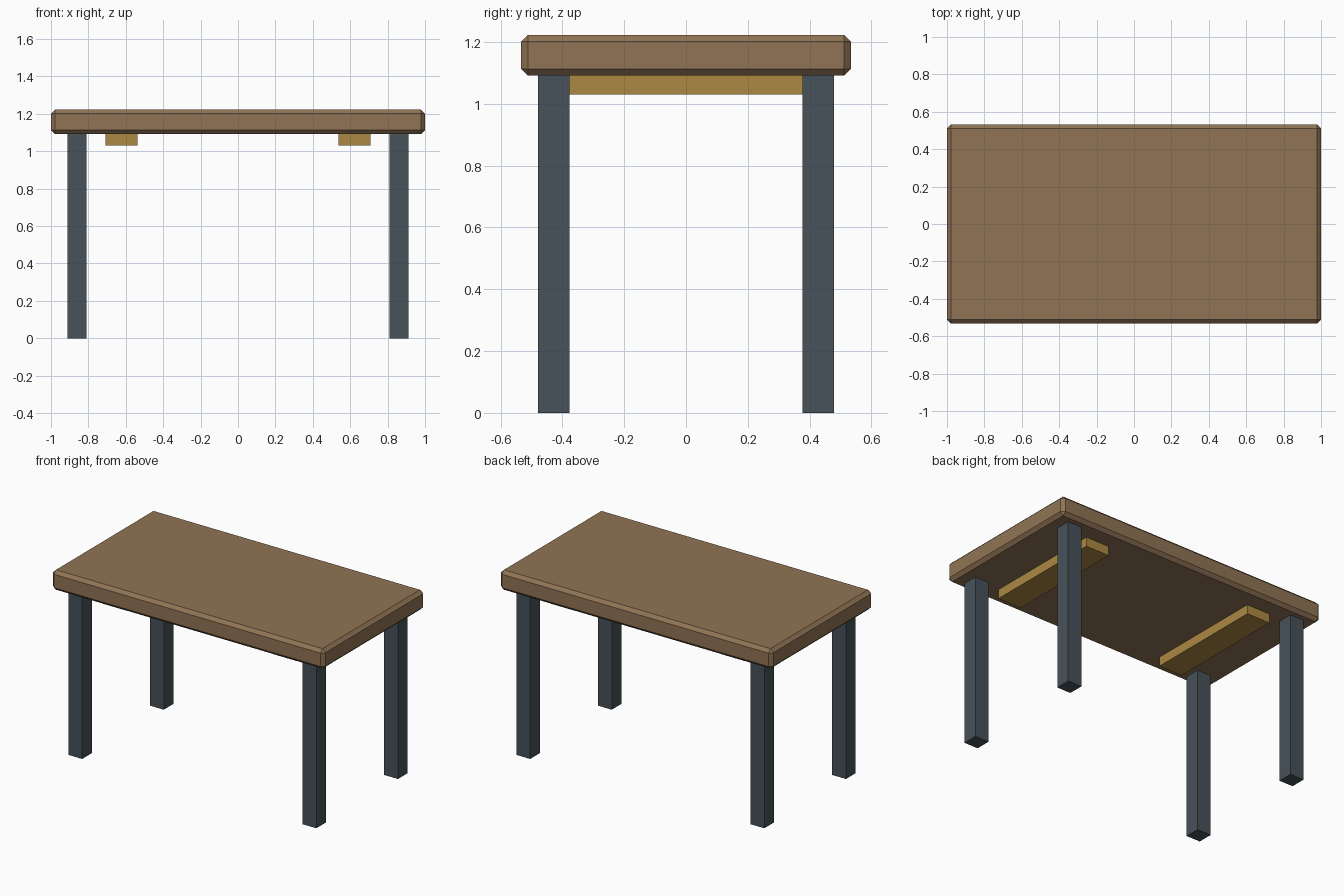
import bpy

if "Cube" in bpy.data.objects:
    bpy.data.objects.remove(bpy.data.objects["Cube"])


def material(name, rgb):
    mat = bpy.data.materials.new(name)
    mat.diffuse_color = (*rgb, 1)
    mat.use_nodes = True
    mat.node_tree.nodes["Principled BSDF"].inputs["Base Color"].default_value = mat.diffuse_color
    return mat


def box(name, centre, size, mat):
    bpy.ops.mesh.primitive_cube_add(size=1, location=centre)
    obj = bpy.context.object
    obj.name = name
    obj.scale = size
    bpy.ops.object.transform_apply(location=False, rotation=False, scale=True)
    obj.data.materials.append(mat)
    return obj


wood = material("brown_wood", (0.28, 0.175, 0.09))
metal = material("dark_slate", (0.062, 0.085, 0.1))
pale_wood = material("golden_wood", (0.41, 0.25, 0.055))

UNDERSIDE, TOP = 1.091, 1.223

# Tabletop with chamfered edges
top = box("tabletop", (0, 0, (UNDERSIDE + TOP) / 2), (2, 1.066, TOP - UNDERSIDE), wood)
bevel = top.modifiers.new("chamfer", "BEVEL")
bevel.width = 0.0215
bevel.segments = 1

for sx, side in ((-1, "left"), (1, "right")):
    # Square legs
    for sy, end in ((-1, "front"), (1, "back")):
        box(f"{end}_{side}_leg", (sx * 0.86, sy * 0.428, UNDERSIDE / 2),
            (0.101, 0.101, UNDERSIDE), metal)
    # Cross battens under the top
    box(f"{side}_batten", (sx * 0.623, 0, (1.03 + UNDERSIDE) / 2),
        (0.172, 0.812, UNDERSIDE - 1.03), pale_wood)
